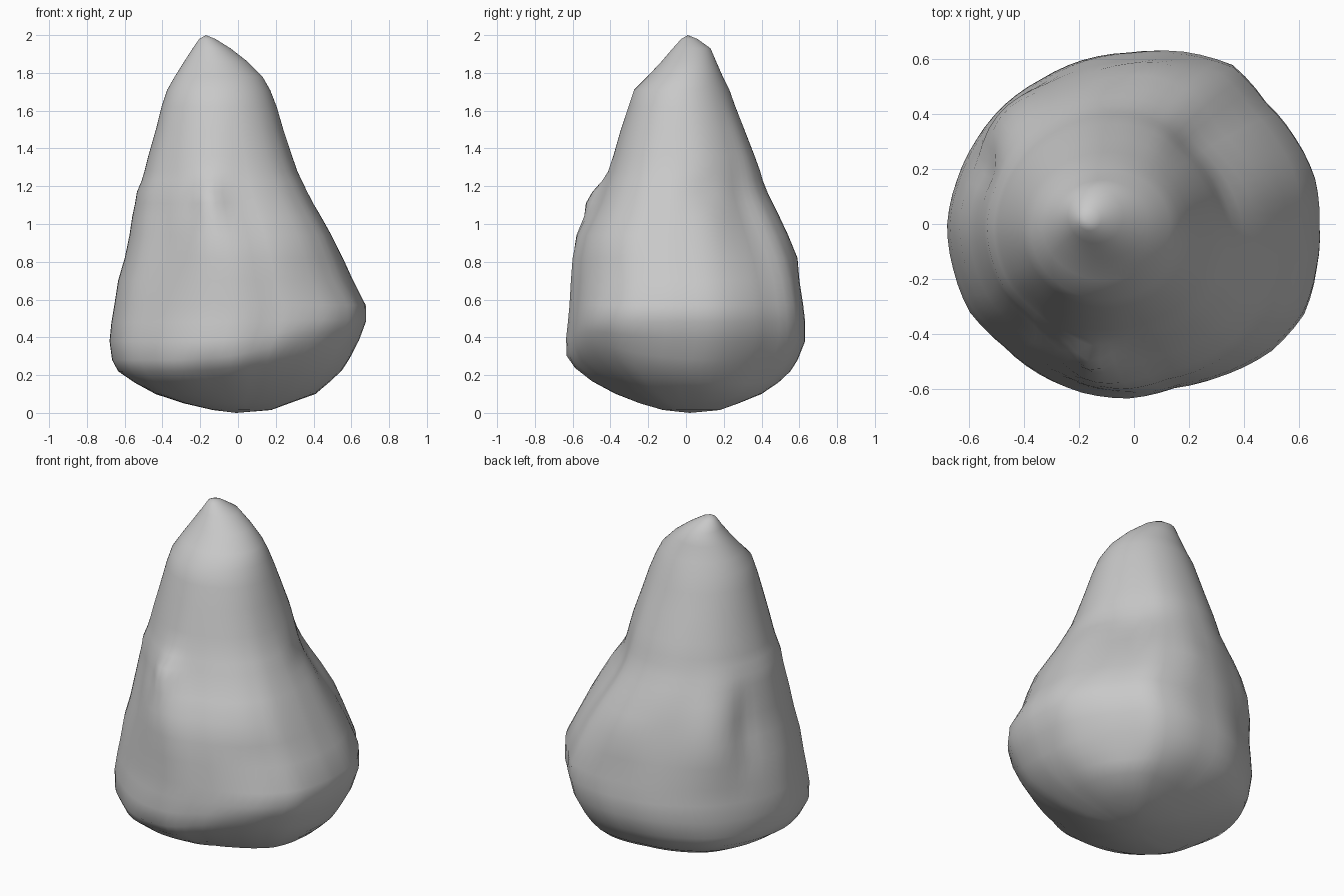
import bpy, bmesh, math

# Cross-sections: z, x min, x max, y min, y max
RINGS = [
    (0.015, -0.13, 0.17, -0.12, 0.17), (0.05, -0.28, 0.26, -0.24, 0.26),
    (0.10, -0.43, 0.40, -0.37, 0.38), (0.16, -0.54, 0.48, -0.50, 0.48),
    (0.22, -0.63, 0.55, -0.60, 0.55), (0.28, -0.665, 0.59, -0.635, 0.59),
    (0.38, -0.68, 0.64, -0.635, 0.63), (0.48, -0.67, 0.675, -0.625, 0.63),
    (0.57, -0.655, 0.675, -0.617, 0.62), (0.70, -0.635, 0.61, -0.61, 0.60),
    (0.82, -0.60, 0.555, -0.60, 0.575), (0.94, -0.575, 0.495, -0.57, 0.54),
    (1.04, -0.56, 0.44, -0.515, 0.50), (1.11, -0.545, 0.40, -0.48, 0.465),
    (1.17, -0.535, 0.37, -0.455, 0.435), (1.23, -0.51, 0.34, -0.43, 0.41),
    (1.28, -0.495, 0.315, -0.41, 0.395), (1.36, -0.475, 0.287, -0.385, 0.365),
    (1.50, -0.435, 0.24, -0.345, 0.31), (1.62, -0.405, 0.205, -0.305, 0.262),
    (1.71, -0.375, 0.17, -0.275, 0.23), (1.78, -0.335, 0.13, -0.205, 0.195),
    (1.86, -0.285, 0.05, -0.13, 0.16), (1.93, -0.24, -0.04, -0.07, 0.13),
    (1.98, -0.205, -0.12, -0.025, 0.06),
]
# Relative outline radius every 15 degrees, seen from above
OUTLINE = [1.0, 1.01, 1.0, 1.0, 1.06, 1.03, 0.99, 0.98, 0.965, 0.97, 0.97, 0.98,
           1.0, 1.0, 1.01, 0.98, 0.987, 1.0, 1.0, 0.975, 1.01, 1.05, 1.06, 1.02]
SEGS = 72

# Local knobs (+) and hollows (-): angle, height, angular width, height width, depth
KNOBS = [
    (261, 1.13, 9, 0.09, 0.06), (258, 0.97, 12, 0.10, 0.02),
    (85, 0.85, 14, 0.08, 0.02), (15, 1.17, 14, 0.09, -0.02),
    (225, 0.88, 22, 0.25, -0.035), (258, 0.22, 12, 0.05, -0.03),
    (157, 0.88, 7, 0.18, -0.025), (138, 0.85, 18, 0.22, 0.05),
    (138, 0.18, 30, 0.10, 0.03), (225, 0.10, 30, 0.08, 0.045),
    (45, 0.09, 30, 0.08, 0.06), (45, 1.05, 26, 0.22, -0.055),
    (318, 0.72, 22, 0.14, -0.03), (318, 0.20, 30, 0.12, -0.02),
]


def angle_gap(a, b):
    return (a - b + 180) % 360 - 180


def rock_point(ring, deg):
    z, x0, x1, y0, y1 = ring
    t = math.radians(deg)
    k = deg / 15
    i, f = int(k) % 24, k % 1
    r = OUTLINE[i] * (1 - f) + OUTLINE[(i + 1) % 24] * f
    r = 1 + (r - 1) * min(1, max(0, (1.7 - z) / 0.8))
    cx, cy = (x0 + x1) / 2, (y0 + y1) / 2
    push = sum(d * math.exp(-(angle_gap(deg, a) / wa) ** 2 - ((z - h) / wh) ** 2)
               for a, h, wa, wh, d in KNOBS)
    x = cx + math.cos(t) * (r * (x1 - x0) / 2 + push)
    y = cy + math.sin(t) * (r * (y1 - y0) / 2 + push)
    # underside is cut higher at the front right
    z += 0.09 * math.exp(-((z - 0.28) / 0.14) ** 2 - (angle_gap(deg, 308) / 32) ** 2)
    return x, y, z


# Rock body
bm = bmesh.new()
loops = [[bm.verts.new(rock_point(r, s * 360 / SEGS)) for s in range(SEGS)] for r in RINGS]
for a, b in zip(loops, loops[1:]):
    for s in range(SEGS):
        n = (s + 1) % SEGS
        bm.faces.new((a[s], a[n], b[n], b[s]))

# Bottom and peak
low = bm.verts.new((-0.01, 0.02, 0.0))
peak = bm.verts.new((-0.17, 0.01, 2.0))
for s in range(SEGS):
    n = (s + 1) % SEGS
    bm.faces.new((loops[0][n], loops[0][s], low))
    bm.faces.new((loops[-1][s], loops[-1][n], peak))
bmesh.ops.recalc_face_normals(bm, faces=bm.faces)
for f in bm.faces:
    f.smooth = True

mesh = bpy.data.meshes.new("rock")
bm.to_mesh(mesh)
bm.free()
rock = bpy.data.objects.new("rock", mesh)
bpy.context.collection.objects.link(rock)

# Stone colour
stone = bpy.data.materials.new("stone grey")
stone.diffuse_color = (0.58, 0.58, 0.58, 1)
mesh.materials.append(stone)
